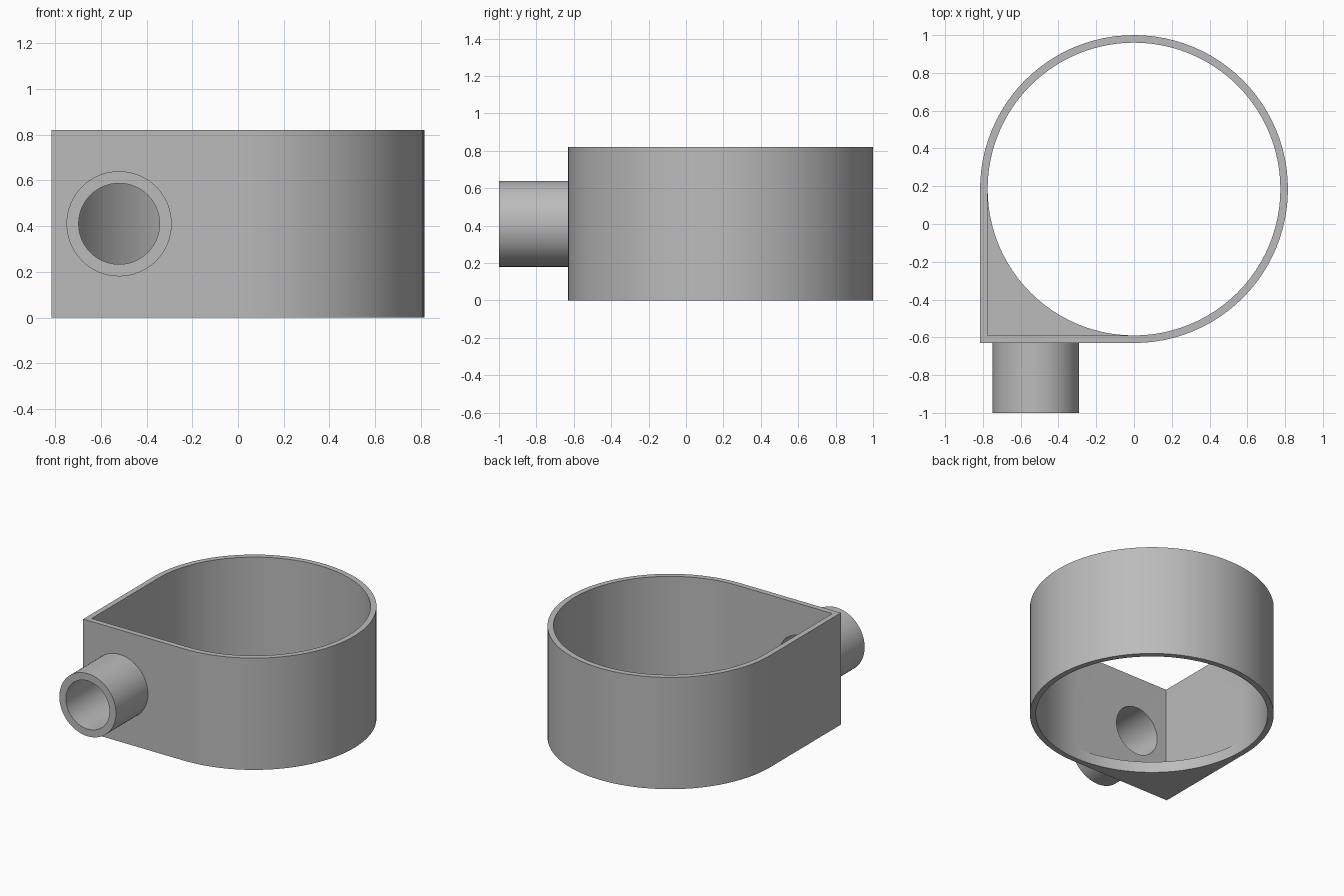
import bpy, bmesh
from math import sin, cos, pi, radians

cube = bpy.data.objects.get("Cube")
if cube:
    bpy.data.objects.remove(cube, do_unlink=True)

R, WALL, HEIGHT, FLOOR = 0.815, 0.04, 0.82, 0.08
CY = 0.185                      # centre of the round chamber
SEG = 96
ARC = SEG * 3 // 4              # round part; the rest is the square corner
PIPE_X, PIPE_Z = -0.52, 0.41
PIPE_R, BORE_R = 0.23, 0.177

grey = bpy.data.materials.new("grey plastic")
grey.use_nodes = True
colour = (0.5, 0.5, 0.5, 1)
grey.diffuse_color = colour
grey.node_tree.nodes["Principled BSDF"].inputs["Base Color"].default_value = colour


def make_object(name, bm):
    bmesh.ops.recalc_face_normals(bm, faces=bm.faces)
    mesh = bpy.data.meshes.new(name)
    bm.to_mesh(mesh)
    bm.free()
    mesh.materials.append(grey)
    ob = bpy.data.objects.new(name, mesh)
    bpy.context.collection.objects.link(ob)
    return ob


def activate(ob):
    bpy.ops.object.select_all(action='DESELECT')
    ob.select_set(True)
    bpy.context.view_layer.objects.active = ob


def bridge(bm, a, b):
    """Quads between two closed loops of equal length."""
    for i in range(len(a)):
        j = (i + 1) % len(a)
        bm.faces.new((a[i], a[j], b[j], b[i]))


def circle(bm, r, y):
    """Ring of vertices around the pipe axis."""
    return [bm.verts.new((PIPE_X + r * cos(2 * pi * i / 64), y,
                          PIPE_Z + r * sin(2 * pi * i / 64))) for i in range(64)]


# Chamber: round wall with one square corner, and a floor only in that corner
bm = bmesh.new()


def arc_point(r, i, z):
    a = -pi / 2 + 2 * pi * i / SEG
    return bm.verts.new((r * cos(a), CY + r * sin(a), z))


def teardrop(r, z):
    return [arc_point(r, i, z) for i in range(ARC + 1)] + [bm.verts.new((-r, CY - r, z))]


r_in = R - WALL
outer_low, outer_top = teardrop(R, 0), teardrop(R, HEIGHT)
inner_floor, inner_top = teardrop(r_in, FLOOR), teardrop(r_in, HEIGHT)
hole_low = [arc_point(r_in, i, 0) for i in range(SEG)]
hole_top = inner_floor[:-1] + [arc_point(r_in, i, FLOOR) for i in range(ARC + 1, SEG)]

bridge(bm, outer_low, outer_top)
bridge(bm, outer_top, inner_top)
bridge(bm, inner_top, inner_floor)
bridge(bm, hole_top, hole_low)
for i in range(ARC):
    bm.faces.new((outer_low[i], outer_low[i + 1], hole_low[i + 1], hole_low[i]))
bm.faces.new(outer_low[ARC:] + [outer_low[0], hole_low[0]] + hole_low[:ARC - 1:-1])
bm.faces.new([inner_floor[-1], hole_top[0]] + hole_top[:ARC - 1:-1])
chamber = make_object("chamber", bm)

# Drill the inlet through the front wall
bm = bmesh.new()
front, back = circle(bm, BORE_R, CY - R - 0.05), circle(bm, BORE_R, CY - R + 0.1)
bridge(bm, front, back)
bm.faces.new(front)
bm.faces.new(back)
cutter = make_object("inlet_cutter", bm)
cutter.hide_render = True
activate(chamber)
mod = chamber.modifiers.new("inlet", 'BOOLEAN')
mod.operation, mod.solver, mod.object = 'DIFFERENCE', 'EXACT', cutter
bpy.ops.object.modifier_apply(modifier=mod.name)
bpy.data.objects.remove(cutter, do_unlink=True)

# Inlet pipe
bm = bmesh.new()
rings = [circle(bm, r, y) for r, y in
         ((PIPE_R, CY - R), (PIPE_R, -1), (BORE_R, -1), (BORE_R, CY - R))]
for k in range(4):
    bridge(bm, rings[k], rings[(k + 1) % 4])
pipe = make_object("inlet_pipe", bm)

for ob in (chamber, pipe):
    activate(ob)
    bpy.ops.object.shade_smooth_by_angle(angle=radians(30))
